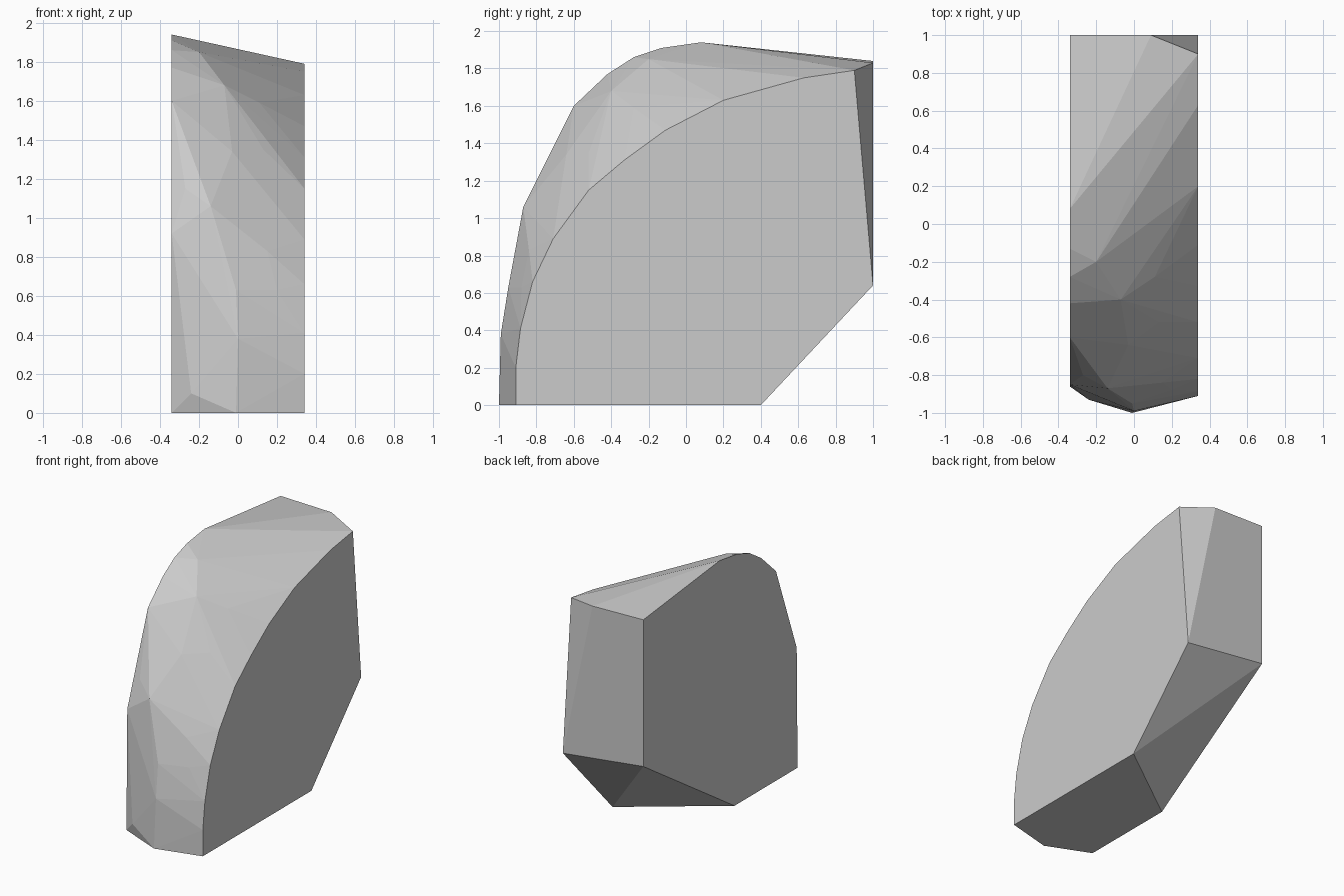
import bpy
import bmesh

cube = bpy.data.objects.get("Cube")
if cube:
    bpy.data.objects.remove(cube, do_unlink=True)

HALF = 0.34

grey = bpy.data.materials.new("stone grey")
grey.use_nodes = True
colour = (0.6, 0.6, 0.6, 1)
grey.diffuse_color = colour
grey.node_tree.nodes["Principled BSDF"].inputs["Base Color"].default_value = colour

# Flat side profiles as (y, z)
low_side = [(-.91, 0), (-.91, .2), (-.885, .41), (-.82, .66), (-.71, .89),
            (-.52, 1.15), (-.33, 1.31), (-.11, 1.47), (.2, 1.63), (.45, 1.7),
            (.63, 1.75), (.9, 1.79), (1, .64), (.4, 0)]
high_side = [(-.86, 0), (-.85, .92), (-.6, 1.6), (-.42, 1.77), (-.28, 1.86),
             (-.13, 1.91), (.08, 1.94), (1, 1.84), (1, .72), (-.1, 0)]

# Facet corners on the rounded front, and the chipped rear top corner
facets = [(-.01, -1, 0), (-.24, -.93, .1), (0, -.99, .38), (-.01, -.95, .63),
          (-.14, -.87, 1.06), (-.27, -.8, 1.15), (.15, -.84, .83),
          (.2, -.88, .63), (-.03, -.64, 1.34), (.13, -.52, 1.35),
          (.11, -.28, 1.59), (-.07, -.4, 1.68), (-.2, -.2, 1.85),
          (.09, 1, 1.83)]

# Wrap the corners in a convex faceted block
bm = bmesh.new()
for x, profile in ((HALF, low_side), (-HALF, high_side)):
    for y, z in profile:
        bm.verts.new((x, y, z))
for corner in facets:
    bm.verts.new(corner)
bmesh.ops.convex_hull(bm, input=bm.verts[:])
bmesh.ops.delete(bm, geom=[v for v in bm.verts if not v.link_faces], context='VERTS')

# Merge the triangles of the flat faces
bmesh.ops.dissolve_limit(bm, angle_limit=0.01, verts=bm.verts[:], edges=bm.edges[:])
bmesh.ops.recalc_face_normals(bm, faces=bm.faces[:])

mesh = bpy.data.meshes.new("stone_block")
bm.to_mesh(mesh)
bm.free()
mesh.materials.append(grey)
bpy.context.collection.objects.link(bpy.data.objects.new("stone_block", mesh))
